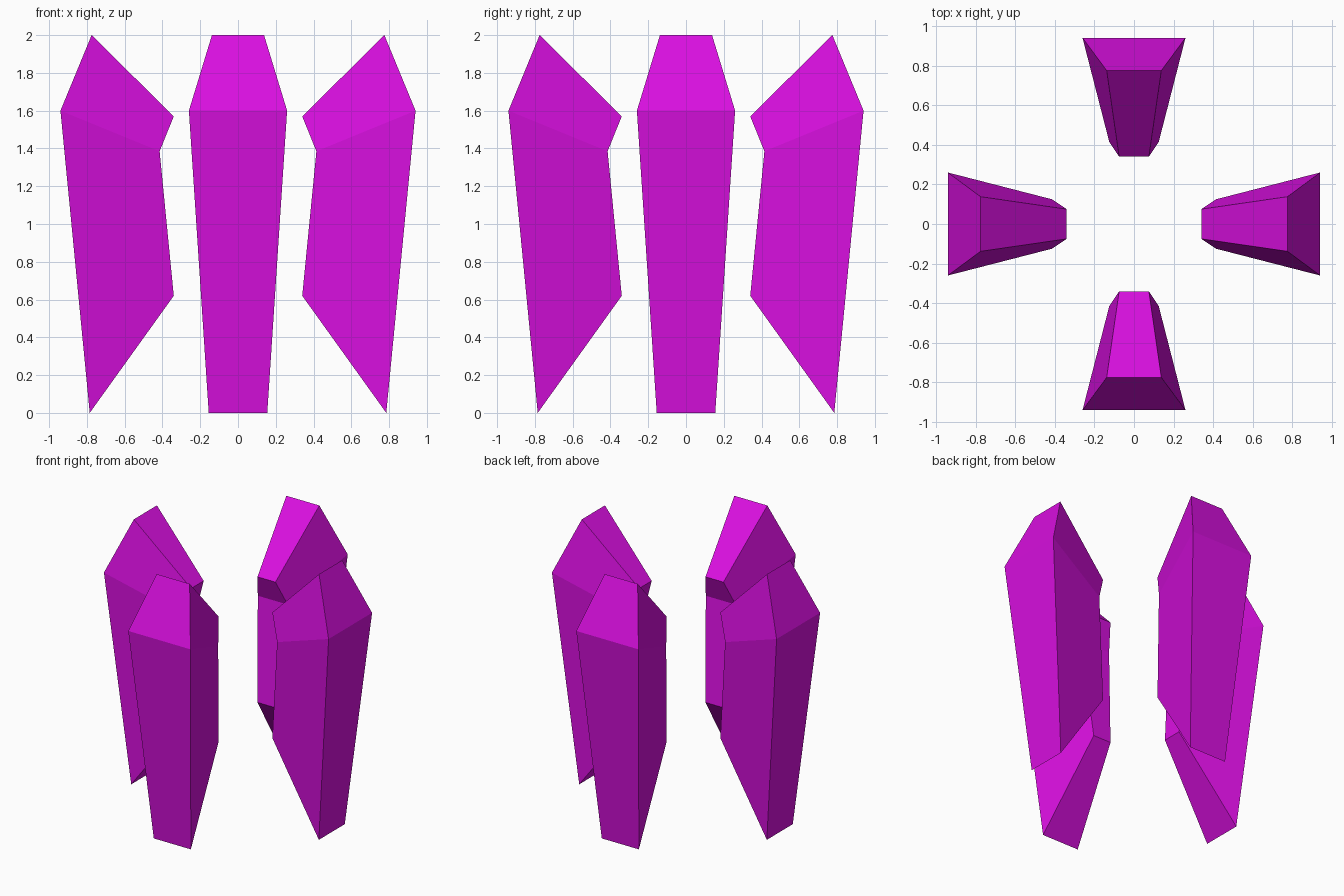
import bpy
import bmesh
from math import radians
from mathutils import Matrix

if "Cube" in bpy.data.objects:
    bpy.data.objects.remove(bpy.data.objects["Cube"])

# Crystal profile: (distance from centre, height, half width)
PROFILE = [
    (0.785, 0.00, 0.155),  # foot
    (0.94, 1.60, 0.26),    # outer shoulder
    (0.775, 2.00, 0.138),  # tip
    (0.34, 1.57, 0.075),   # inner beak
    (0.415, 1.385, 0.125), # inner notch
    (0.34, 0.62, 0.075),   # inner knee
]

purple = bpy.data.materials.new("purple_crystal")
purple.diffuse_color = (0.70, 0.005, 0.75, 1.0)
purple.use_nodes = True
purple.node_tree.nodes["Principled BSDF"].inputs["Base Color"].default_value = purple.diffuse_color


def make_shard(name, angle):
    bm = bmesh.new()
    right = [bm.verts.new((r, -w, z)) for r, z, w in PROFILE]
    left = [bm.verts.new((r, w, z)) for r, z, w in PROFILE]
    # rim of the shard
    n = len(PROFILE)
    for i in range(n):
        j = (i + 1) % n
        bm.faces.new((right[i], left[i], left[j], right[j]))
    # two facets on each side, lower body and upper cap
    for side in (right, left):
        for facet in ((0, 1, 4, 5), (1, 2, 3, 4)):
            bm.faces.new([side[k] for k in facet])
    bmesh.ops.recalc_face_normals(bm, faces=bm.faces)
    bm.transform(Matrix.Rotation(angle, 4, 'Z'))
    mesh = bpy.data.meshes.new(name)
    bm.to_mesh(mesh)
    bm.free()
    mesh.materials.append(purple)
    bpy.context.collection.objects.link(bpy.data.objects.new(name, mesh))


# Four shards in a ring
for i, side in enumerate(("right", "back", "left", "front")):
    make_shard(side + "_crystal_shard", radians(90 * i))
